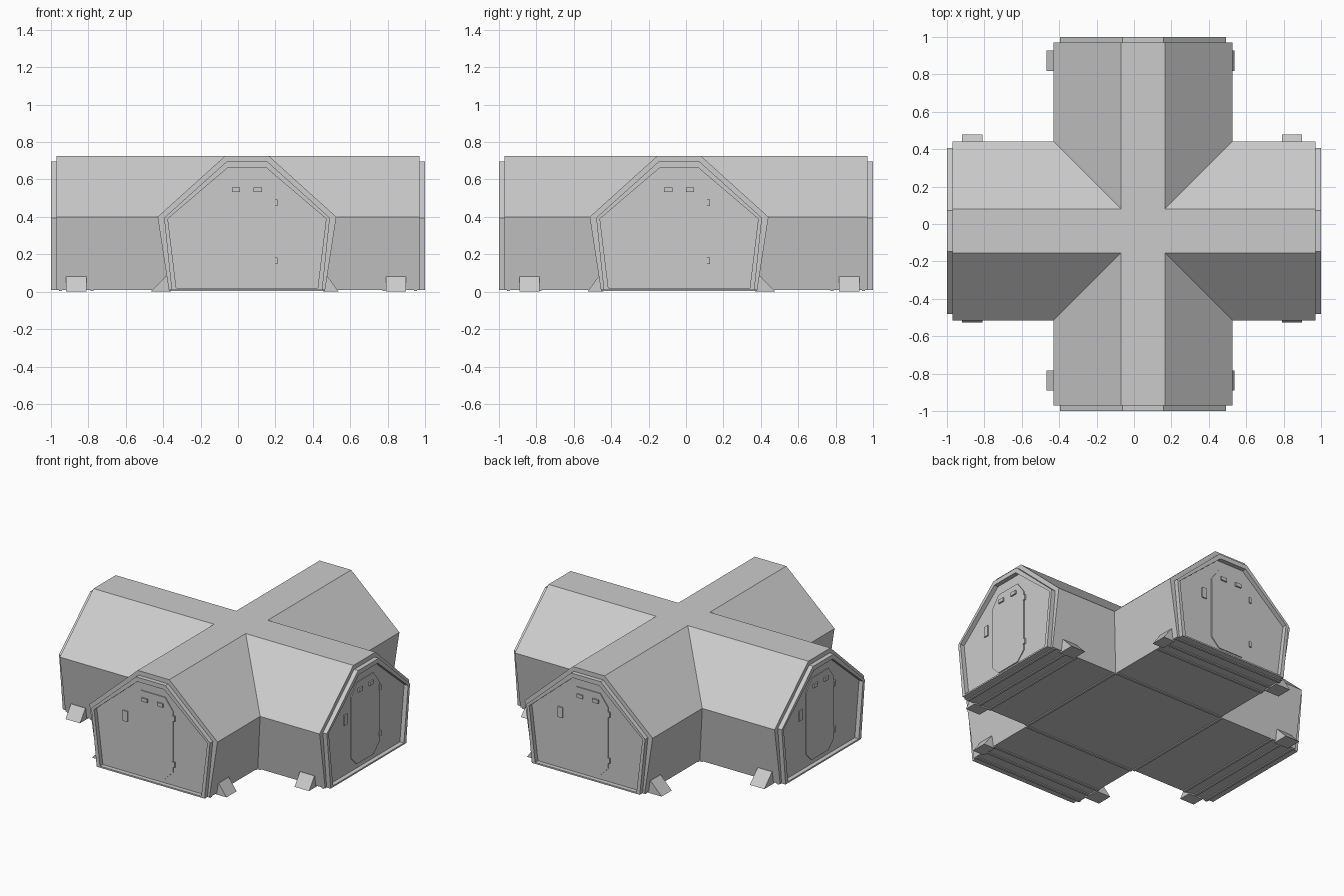
import bpy, bmesh
from math import pi
from mathutils import Matrix, Vector

if "Cube" in bpy.data.objects:
    bpy.data.objects.remove(bpy.data.objects["Cube"])

CENTRE = Vector((0.048, -0.037, 0))
LENGTHS = [0.933, 0.922, 1.007, 1.018]      # front, right, back, left arm walls
FOOT_AT = [0.80, 0.797, 0.91, 0.913]
NAMES = ["front", "right", "back", "left"]
LONG_SIDE = [-1, 1, 1, -1]                  # side with the longer feet
OUTER = [(0.418, 0.01), (0.478, 0.40), (0.118, 0.725)]
FRAME = [(0.403, 0.01), (0.443, 0.395), (0.110, 0.695)]
PANEL = [(0.378, 0.02), (0.423, 0.39), (0.100, 0.665)]


def place(i, u, d, z):
    """u = sideways, d = distance out along arm i"""
    return Matrix.Rotation(i * pi / 2, 4, 'Z') @ Vector((u, -d, z)) + CENTRE


def finish(bm, name):
    bmesh.ops.remove_doubles(bm, verts=bm.verts, dist=1e-5)
    bmesh.ops.recalc_face_normals(bm, faces=bm.faces)
    me = bpy.data.meshes.new(name)
    bm.to_mesh(me)
    bm.free()
    ob = bpy.data.objects.new(name, me)
    bpy.context.collection.objects.link(ob)
    return ob


def face(bm, pts):
    bm.faces.new([bm.verts.new(p) for p in pts])


def prism(name, a, b):
    """solid between two matching loops of points"""
    bm = bmesh.new()
    face(bm, a)
    face(bm, b)
    n = len(a)
    for k in range(n):
        face(bm, [a[k], a[(k + 1) % n], b[(k + 1) % n], b[k]])
    return finish(bm, name)


def block(name, i, u0, u1, d0, d1, z0, z1):
    q = [(u0, z0), (u1, z0), (u1, z1), (u0, z1)]
    return prism(name, [place(i, u, d0, z) for u, z in q],
                 [place(i, u, d1, z) for u, z in q])


def plate(name, i, pts, d0, d1):
    return prism(name, [place(i, u, d0, z) for u, z in pts],
                 [place(i, u, d1, z) for u, z in pts])


def loop(profile):
    return profile + [(-u, z) for u, z in reversed(profile)]


# hull: mitred cross of walls, roofs, stepped end frames and end panels
bm = bmesh.new()
t, zt = OUTER[-1]
face(bm, [place(i, t, t, zt) for i in range(4)])
for i, L in enumerate(LENGTHS):
    for s in (-1, 1):
        for (h0, z0), (h1, z1) in zip(OUTER, OUTER[1:]):
            face(bm, [place(i, s * h0, h0, z0), place(i, s * h0, L, z0),
                      place(i, s * h1, L, z1), place(i, s * h1, h1, z1)])
    face(bm, [place(i, -t, t, zt), place(i, t, t, zt),
              place(i, t, L, zt), place(i, -t, L, zt)])
    rings = [[place(i, u, d, z) for u, z in loop(p)] for p, d in
             ((OUTER, L), (FRAME, L), (FRAME, L + 0.03),
              (PANEL, L + 0.03), (PANEL, L))]
    for a, b in zip(rings, rings[1:]):
        for k in range(6):
            m = (k + 1) % 6
            pts = [a[k], a[m], b[m], b[k]]
            if (pts[0] - pts[3]).length + (pts[1] - pts[2]).length > 1e-4:
                face(bm, pts)
    face(bm, rings[-1])
    # arm floor
    w = OUTER[0][0]
    face(bm, [place(i, -w, w, 0.01), place(i, w, w, 0.01),
              place(i, w, L, 0.01), place(i, -w, L, 0.01)])
w = OUTER[0][0]
face(bm, [place(i, w, w, 0.01) for i in range(4)])
finish(bm, "hull")

for i, L in enumerate(LENGTHS):
    n = NAMES[i]
    # door leaf with cut corners
    hw, c, lo, hi = 0.15, 0.06, 0.05, 0.60
    half = [(hw - c, lo), (hw, lo + c), (hw, hi - c - 0.02), (hw - c, hi)]
    plate(n + "_door", i, loop(half), L - 0.005, L + 0.006)
    # two viewing slots with raised surrounds
    for k, u in enumerate((-0.058, 0.058)):
        block(f"{n}_door_window_{k}", i, u - 0.022, u + 0.022,
              L, L + 0.016, 0.532, 0.556)
    # hinges and wall keypad
    for k, z in enumerate((0.165, 0.475)):
        block(f"{n}_hinge_{k}", i, 0.146, 0.164, L, L + 0.011, z - 0.018, z + 0.018)
    block(n + "_keypad", i, -0.225, -0.190, L, L + 0.008, 0.36, 0.43)
    # underfloor cross beams
    for k, d in enumerate((w + 0.008, L - 0.19, L - 0.11, L - 0.02)):
        block(f"{n}_floor_beam_{k}", i, -w + 0.002, w - 0.002,
              d - 0.008, d + 0.008, 0.003, 0.012)
    # wedge feet
    for s in (-1, 1):
        long = s == LONG_SIDE[i]
        tip, top = (0.515, 0.085) if long else (0.49, 0.08)
        tri = [(0.405, 0), (tip, 0), (0.432, top), (0.415, top)]
        side = "a" if s < 0 else "b"
        plate(f"{n}_foot_{side}", i, [(s * u, z) for u, z in tri],
              FOOT_AT[i] - 0.054, FOOT_AT[i] + 0.054)
